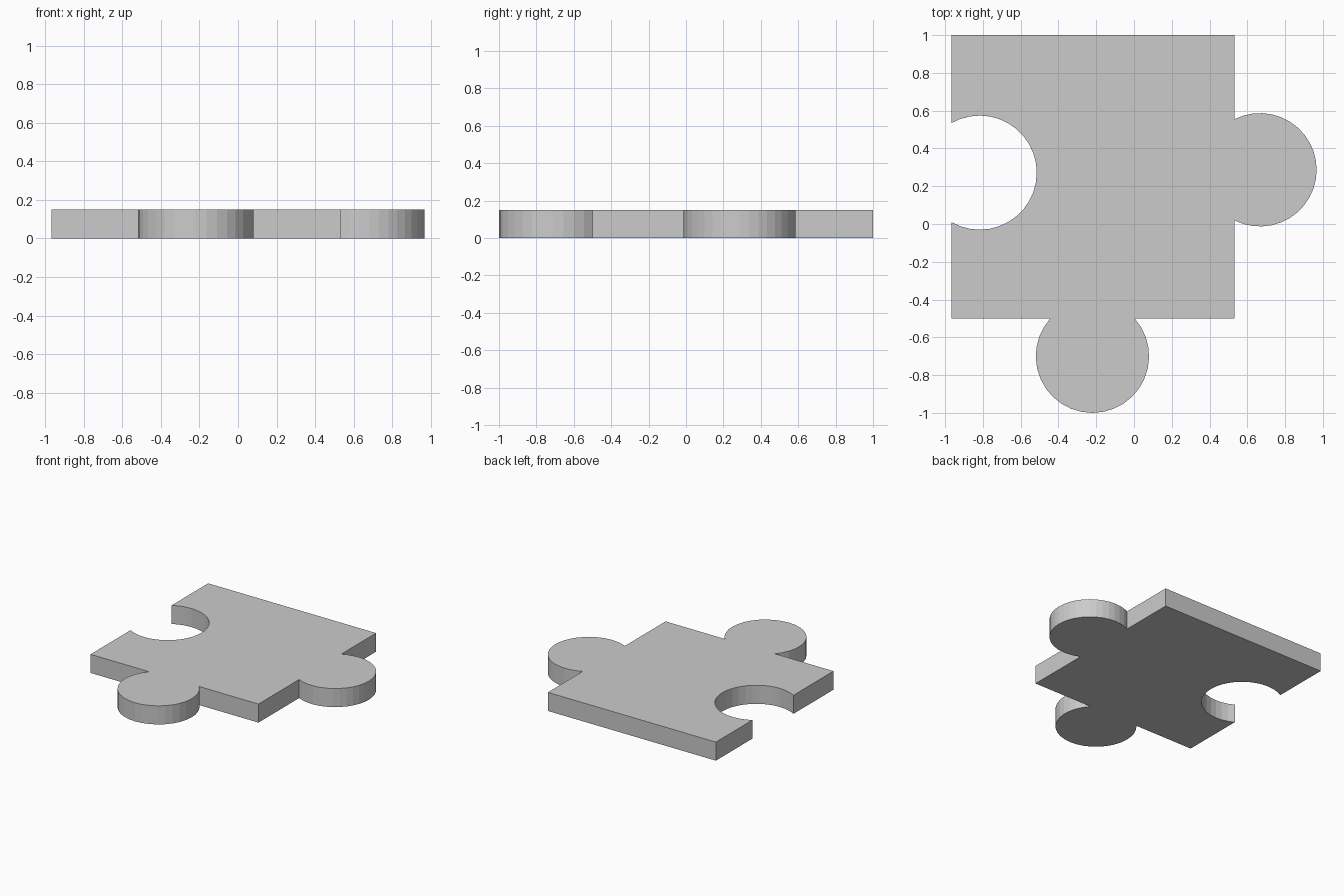
import bpy, bmesh
from math import acos, cos, sin, pi

if "Cube" in bpy.data.objects:
    bpy.data.objects.remove(bpy.data.objects["Cube"])

LEFT, RIGHT, FRONT, BACK, HEIGHT = -0.967, 0.533, -0.5, 1.0, 0.15
STEPS = 24


def arc(cx, cy, r, facing, offset, flip=1):
    """Arc bulging towards `facing`, open where the straight edge cuts the circle."""
    half = pi - acos(offset / r)
    return [(cx + r * cos(facing + flip * half * (2 * i / STEPS - 1)),
             cy + r * sin(facing + flip * half * (2 * i / STEPS - 1)))
            for i in range(STEPS + 1)]


# Outline, counter-clockwise: front knob, right knob, left socket
outline = [(LEFT, FRONT)]
outline += arc(-0.22, -0.70, 0.30, -pi / 2, 0.20)
outline += [(RIGHT, FRONT)]
outline += arc(0.667, 0.287, 0.30, 0, 0.134)
outline += [(RIGHT, BACK), (LEFT, BACK)]
outline += arc(-0.817, 0.272, 0.302, 0, 0.15, flip=-1)

# Extrude the outline into a flat tile
bm = bmesh.new()
base = bm.faces.new([bm.verts.new((x, y, 0)) for x, y in outline])
top = bmesh.ops.extrude_face_region(bm, geom=[base], use_keep_orig=True)["geom"]
bmesh.ops.translate(bm, vec=(0, 0, HEIGHT),
                    verts=[g for g in top if isinstance(g, bmesh.types.BMVert)])
bmesh.ops.recalc_face_normals(bm, faces=bm.faces)
mesh = bpy.data.meshes.new("puzzle_piece")
bm.to_mesh(mesh)
bm.free()
bpy.context.collection.objects.link(bpy.data.objects.new("puzzle_piece", mesh))
